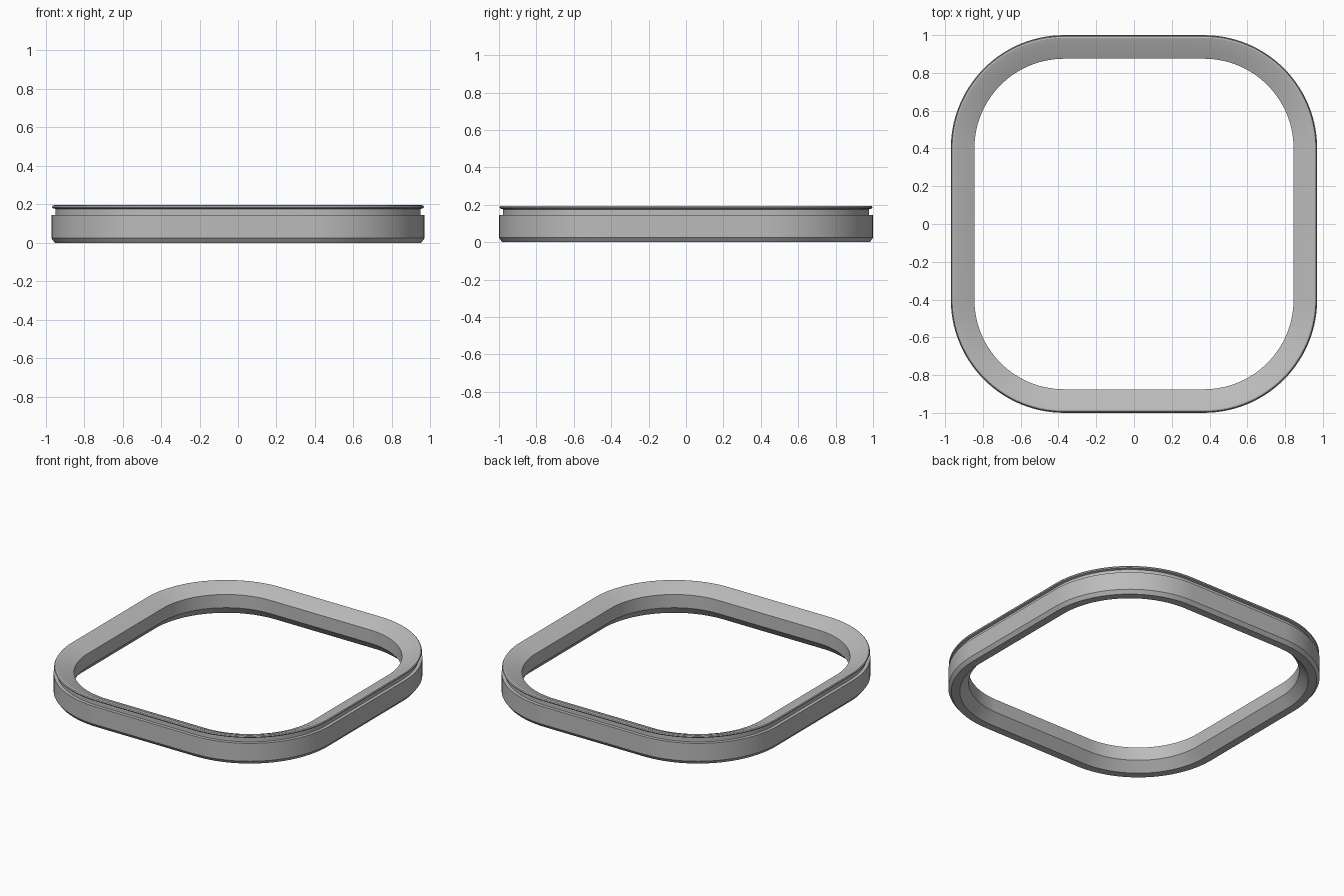
import bpy, bmesh, math

cube = bpy.data.objects.get("Cube")
if cube:
    bpy.data.objects.remove(cube)

HALF_X, HALF_Y = 0.97, 1.0
RADIUS = 0.6
STEPS = 28

# Cross-section of the ring: (inset from the outer wall, height)
SECTION = [
    (0.07, 0.0), (0.018, 0.0),                    # bottom rim
    (0.0, 0.024), (0.0, 0.145),                   # chamfer and outer wall
    (0.022, 0.145), (0.022, 0.176),               # groove
    (0.006, 0.18), (0.003, 0.187), (0.007, 0.193), (0.014, 0.195),  # lip
    (0.045, 0.186), (0.125, 0.15),                # sloping top
    (0.125, 0.06),                                # inner wall, flaring below
]


def rounded_loop(inset):
    """Rounded rectangle outline, inset evenly from the outer wall."""
    r = RADIUS - inset
    points = []
    for corner, (sx, sy) in enumerate([(1, 1), (-1, 1), (-1, -1), (1, -1)]):
        for i in range(STEPS + 1):
            a = math.pi / 2 * (corner + i / STEPS)
            points.append((sx * (HALF_X - RADIUS) + r * math.cos(a),
                           sy * (HALF_Y - RADIUS) + r * math.sin(a)))
    return points


# Sweep the cross-section around the outline
bm = bmesh.new()
loops = [[bm.verts.new((x, y, z)) for x, y in rounded_loop(inset)]
         for inset, z in SECTION]
for k, low in enumerate(loops):
    high = loops[(k + 1) % len(loops)]
    for i in range(len(low)):
        j = (i + 1) % len(low)
        bm.faces.new((low[i], low[j], high[j], high[i]))
bmesh.ops.recalc_face_normals(bm, faces=bm.faces)
mesh = bpy.data.meshes.new("bezel_ring")
bm.to_mesh(mesh)
bm.free()

# Single grey material
grey = bpy.data.materials.new("grey")
grey.use_nodes = True
colour = (0.5, 0.5, 0.5, 1.0)
grey.diffuse_color = colour
grey.node_tree.nodes["Principled BSDF"].inputs["Base Color"].default_value = colour
mesh.materials.append(grey)

ring = bpy.data.objects.new("bezel_ring", mesh)
bpy.context.collection.objects.link(ring)
bpy.ops.object.select_all(action="DESELECT")
ring.select_set(True)
bpy.context.view_layer.objects.active = ring
bpy.ops.object.shade_smooth_by_angle(angle=math.radians(30))
